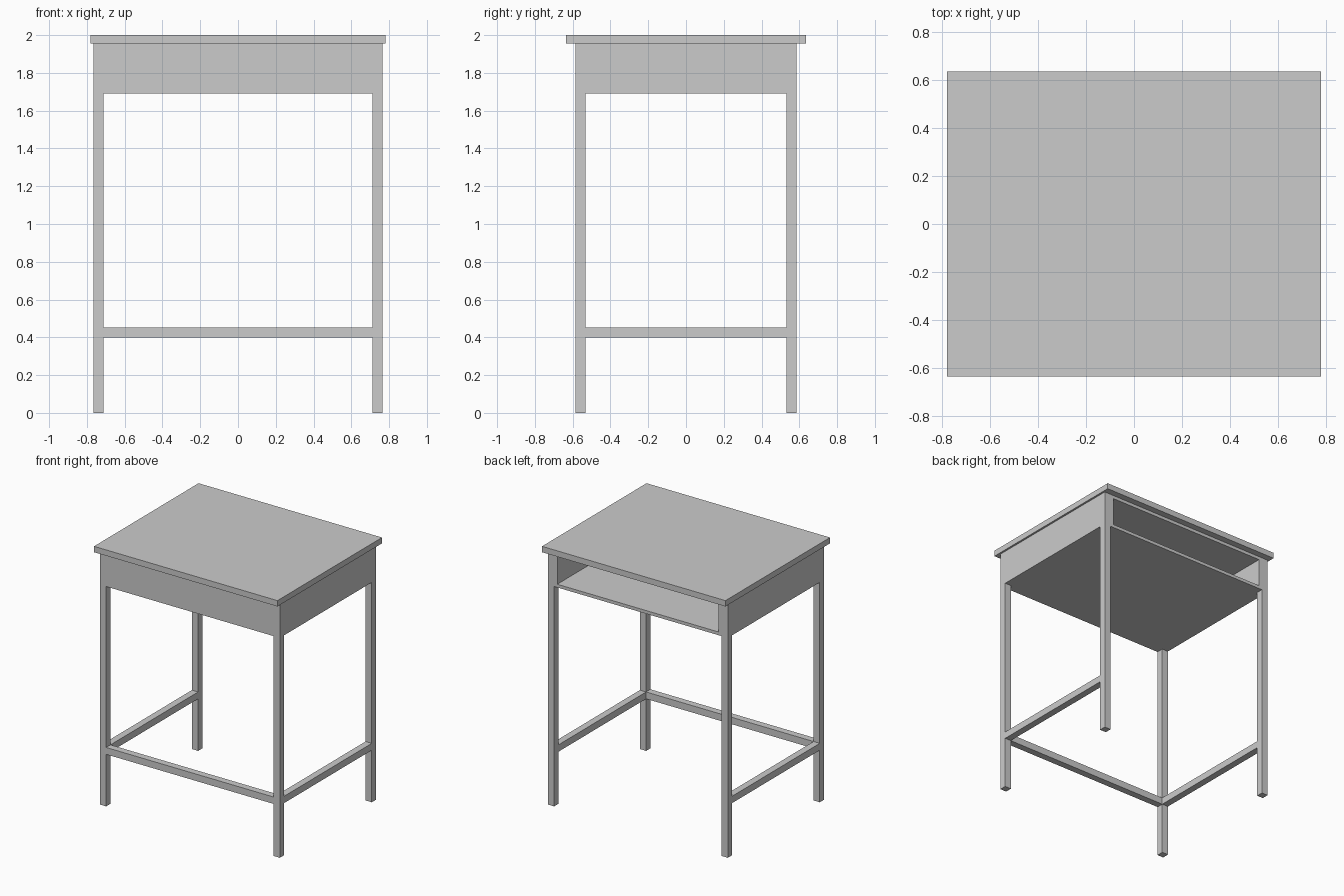
import bpy
import bmesh

if "Cube" in bpy.data.objects:
    bpy.data.objects.remove(bpy.data.objects["Cube"])

# Single plain grey finish
grey = bpy.data.materials.new("plain grey")
grey.diffuse_color = (0.6, 0.6, 0.6, 1)
grey.use_nodes = True
grey.node_tree.nodes["Principled BSDF"].inputs["Base Color"].default_value = grey.diffuse_color


def finish(name, bm):
    bmesh.ops.recalc_face_normals(bm, faces=bm.faces[:])
    mesh = bpy.data.meshes.new(name)
    bm.to_mesh(mesh)
    bm.free()
    mesh.materials.append(grey)
    obj = bpy.data.objects.new(name, mesh)
    bpy.context.collection.objects.link(obj)
    return obj


def box_mesh(x, y, z):
    """Box given by its (min, max) range along each axis."""
    bm = bmesh.new()
    bmesh.ops.create_cube(bm, size=1)
    for v in bm.verts:
        v.co = [r[0] if c < 0 else r[1] for c, r in zip(v.co, (x, y, z))]
    return bm


def box(name, x, y, z):
    return finish(name, box_mesh(x, y, z))


HX, HY = 0.765, 0.585        # outer half size of the frame
T = 0.053                    # square tube width
BOX_Z, TOP_Z = 1.69, 1.955   # underside of the tray and of the desktop

# Desktop board
box("desktop", (-0.78, 0.78), (-0.635, 0.635), (TOP_Z, 2.0))

# Storage tray: solid box whose back face is opened and pushed inwards
bm = box_mesh((-HX, HX), (-HY, HY), (BOX_Z, TOP_Z))
back = max(bm.faces, key=lambda f: f.calc_center_median().y)
opening = bmesh.ops.extrude_discrete_faces(bm, faces=[back])["faces"][0]
old_rim = [e for e in bm.edges if len(e.link_faces) == 1]
bmesh.ops.remove_doubles(bm, verts=bm.verts[:], dist=1e-5)
back = max(bm.faces, key=lambda f: f.calc_center_median().y)
bmesh.ops.inset_individual(bm, faces=[back], thickness=0.035)
for v in back.verts:
    v.co.x = (HX - 0.08) * (1 if v.co.x > 0 else -1)
cavity = bmesh.ops.extrude_face_region(bm, geom=[back])
for v in cavity["geom"]:
    if isinstance(v, bmesh.types.BMVert):
        v.co.y = -HY + 0.05
if back.is_valid:
    bmesh.ops.delete(bm, geom=[back], context='FACES_ONLY')
finish("storage_tray", bm)

# Legs and side rails, repeated left and right
for side, s in (("left", -1), ("right", 1)):
    xr = sorted((s * HX, s * (HX - T)))
    box(side + "_front_leg", xr, (-HY, -HY + T), (0, BOX_Z))
    box(side + "_back_leg", xr, (HY - T, HY), (0, BOX_Z))
    box(side + "_rail", xr, (-HY + T, HY - T), (0.40, 0.453))

# Front rail
box("front_rail", (-HX + T, HX - T), (-HY, -HY + T), (0.40, 0.453))
